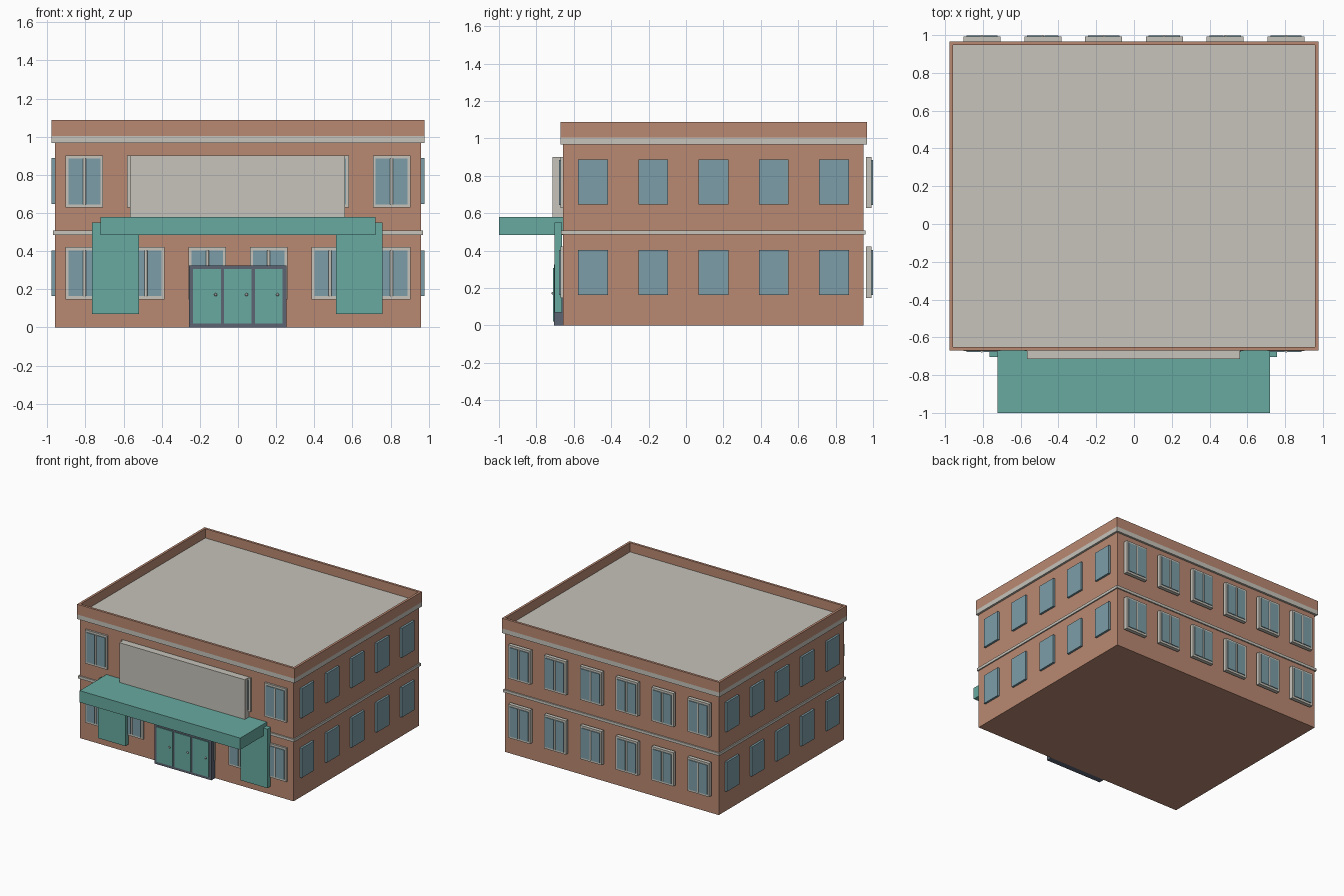
import bpy, bmesh
from math import pi
from mathutils import Matrix, Vector

default = bpy.data.objects.get("Cube")
if default:
    bpy.data.objects.remove(default, do_unlink=True)


def material(name, rgb):
    lin = [(c / 255 / 12.92) if c < 11 else ((c / 255 + 0.055) / 1.055) ** 2.4 for c in rgb]
    mat = bpy.data.materials.new(name)
    mat.use_nodes = True
    mat.diffuse_color = (*lin, 1)
    mat.node_tree.nodes["Principled BSDF"].inputs["Base Color"].default_value = (*lin, 1)
    return mat


brick = material("brick", (186, 137, 114))
cream = material("cream stone", (198, 195, 186))
teal = material("teal panel", (104, 170, 160))
glass = material("blue glass", (124, 157, 168))
slate = material("dark slate", (92, 100, 114))
steel = material("steel", (150, 150, 150))


def add_box(bm, lo, hi, index=0):
    lo, hi = Vector(lo), Vector(hi)
    mat = Matrix.Translation((lo + hi) / 2) @ Matrix.Diagonal((*(hi - lo), 1))
    verts = bmesh.ops.create_cube(bm, size=1, matrix=mat)["verts"]
    faces = {f for v in verts for f in v.link_faces}
    for f in faces:
        f.material_index = index
    return faces


def finish_mesh(name, bm, mats):
    mesh = bpy.data.meshes.new(name)
    bm.to_mesh(mesh)
    bm.free()
    for m in mats:
        mesh.materials.append(m)
    return mesh


def place(name, mesh, location=(0, 0, 0), turn=0):
    obj = bpy.data.objects.new(name, mesh)
    obj.location = location
    obj.rotation_euler.z = turn
    bpy.context.collection.objects.link(obj)
    return obj


def box(name, lo, hi, mat):
    bm = bmesh.new()
    add_box(bm, lo, hi)
    return place(name, finish_mesh(name, bm, [mat]))


# Building shell and trim bands
box("main_walls", (-0.96, -0.657, 0), (0.96, 0.95, 0.98), brick)
box("floor_band", (-0.97, -0.667, 0.486), (0.97, 0.96, 0.508), cream)
box("cornice_band", (-0.977, -0.67, 0.968), (0.977, 0.967, 1.005), cream)

# Parapet with the roof deck sunk inside it
bm = bmesh.new()
faces = add_box(bm, (-0.977, -0.67, 1.005), (0.977, 0.967, 1.088))
roof = max(faces, key=lambda f: f.calc_center_median().z)
bmesh.ops.inset_region(bm, faces=[roof], thickness=0.027)
deck = bmesh.ops.extrude_discrete_faces(bm, faces=[roof])["faces"][0]
deck.material_index = 1
bmesh.ops.translate(bm, verts=deck.verts, vec=(0, 0, -0.075))
place("roof_parapet", finish_mesh("roof_parapet", bm, [brick, cream]))

# Framed window: outer face towards -y, origin at the back centre
bm = bmesh.new()
add_box(bm, (-0.098, -0.03, -0.137), (0.098, 0, 0.137))
for side in (-1, 1):
    xs = sorted((side * 0.008, side * 0.083))
    add_box(bm, (xs[0], -0.036, -0.12), (xs[1], -0.02, 0.12), 1)
bmesh.ops.create_cone(bm, cap_ends=True, segments=12, radius1=0.008, radius2=0.008,
                      depth=0.24, matrix=Matrix.Translation((0, -0.03, 0)))
framed_window = finish_mesh("framed_window", bm, [cream, glass])

for row, z in (("lower", 0.284), ("upper", 0.765)):
    for i in range(6):
        x = -0.805 + i * 0.322
        place(f"front_window_{row}_{i + 1}", framed_window, (x, -0.642, z))
        place(f"back_window_{row}_{i + 1}", framed_window, (x, 0.963, z), pi)

# Plain side windows
bm = bmesh.new()
add_box(bm, (-0.017, -0.08, -0.12), (0.017, 0.08, 0.12))
side_window = finish_mesh("side_window", bm, [glass])
for row, z in (("lower", 0.284), ("upper", 0.768)):
    for i in range(5):
        for side, x in (("left", 0.96), ("right", -0.96)):
            place(f"{side}_window_{row}_{i + 1}", side_window, (x, -0.497 + i * 0.322, z))

# Entrance canopy, blank sign board and flanking panels
box("canopy", (-0.722, -1.0, 0.485), (0.72, -0.65, 0.58), teal)
box("sign_board", (-0.567, -0.714, 0.57), (0.561, -0.65, 0.902), cream)
box("right_panel", (-0.765, -0.704, 0.07), (-0.52, -0.662, 0.55), teal)
box("left_panel", (0.515, -0.704, 0.07), (0.757, -0.662, 0.55), teal)

# Triple entrance door with round knobs
box("door_frame", (-0.257, -0.705, 0), (0.254, -0.655, 0.325), slate)
for i in range(3):
    x = -0.163 + i * 0.162
    box(f"door_leaf_{i + 1}", (x - 0.073, -0.711, 0.022), (x + 0.073, -0.69, 0.306), teal)
    bm = bmesh.new()
    bmesh.ops.create_uvsphere(bm, u_segments=16, v_segments=8, radius=0.008)
    for f in bm.faces:
        f.smooth = True
    place(f"door_knob_{i + 1}", finish_mesh("door_knob", bm, [steel]), (x + 0.046, -0.711, 0.172))
